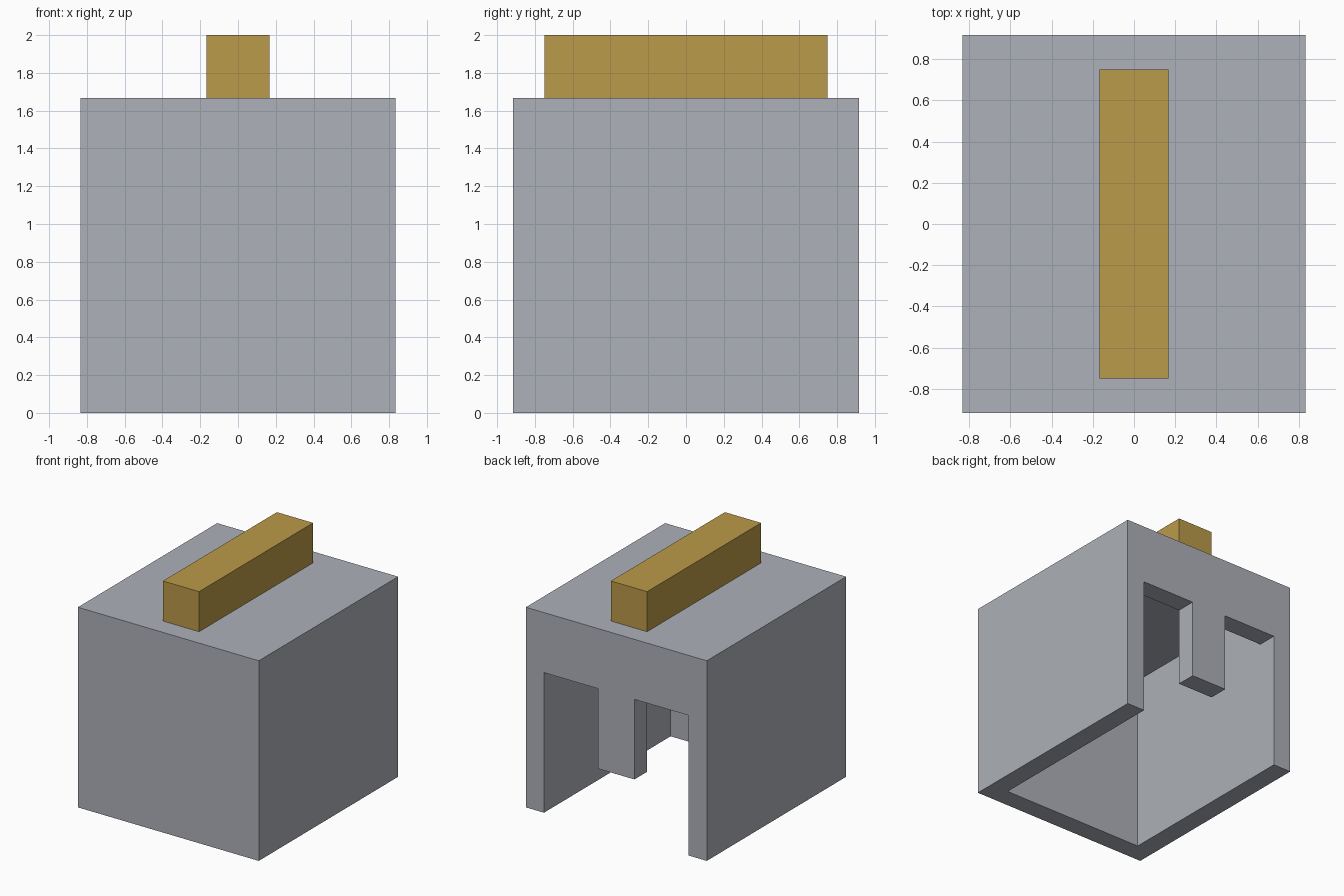
import bpy, bmesh
from mathutils import Vector

default = bpy.data.objects.get("Cube")
if default:
    bpy.data.objects.remove(default, do_unlink=True)

U = 1 / 6  # wall thickness, the unit of the whole design


def material(name, rgb):
    mat = bpy.data.materials.new(name)
    mat.use_nodes = True
    mat.diffuse_color = (*rgb, 1)
    mat.node_tree.nodes["Principled BSDF"].inputs["Base Color"].default_value = (*rgb, 1)
    return mat


def prism(name, profile, y0, y1):
    """Extrude an x-z profile, given in units, from y0 to y1."""
    bm = bmesh.new()
    face = bm.faces.new([bm.verts.new((x * U, y0 * U, z * U)) for x, z in profile])
    new = bmesh.ops.extrude_face_region(bm, geom=[face])["geom"]
    verts = [v for v in new if isinstance(v, bmesh.types.BMVert)]
    bmesh.ops.translate(bm, verts=verts, vec=(0, (y1 - y0) * U, 0))
    bmesh.ops.recalc_face_normals(bm, faces=bm.faces)
    mesh = bpy.data.meshes.new(name)
    bm.to_mesh(mesh)
    bm.free()
    obj = bpy.data.objects.new(name, mesh)
    bpy.context.collection.objects.link(obj)
    return obj


def rect(half, z0, z1):
    return [(-half, z0), (half, z0), (half, z1), (-half, z1)]


steel = material("light_steel", (0.418, 0.440, 0.479))
slate = material("dark_slate", (0.165, 0.195, 0.227))
gold = material("gold", (0.497, 0.328, 0.067))

# Helmet shell: a block, hollowed from below, with eye openings and a nose guard
shell = prism("helmet_shell", rect(5, 0, 10), -5.5, 5.5)
half = [(1, 3), (1, 7), (4, 7), (4, -1)]
opening = [(-x, z) for x, z in reversed(half)] + half
cutters = [prism("cavity_cutter", rect(4, -1, 9), -4.5, 4.5),
           prism("face_opening_cutter", opening, 4, 6.5)]
for cutter in cutters:
    cutter.hide_render = True
    mod = shell.modifiers.new(cutter.name, "BOOLEAN")
    mod.operation = "DIFFERENCE"
    mod.solver = "EXACT"
    mod.object = cutter
bpy.context.view_layer.update()
carved = bpy.data.meshes.new_from_object(
    shell.evaluated_get(bpy.context.evaluated_depsgraph_get()))
shell.modifiers.clear()
shell.data = carved
for cutter in cutters:
    bpy.data.objects.remove(cutter, do_unlink=True)

# Cut the borders of the dark plate and cheek patches, with small clipped corners
bm = bmesh.new()
bm.from_mesh(carved)
bmesh.ops.remove_doubles(bm, verts=bm.verts, dist=1e-4)
clip = 0.02
front, top, cheek, low = -4.5 * U, 9 * U, 3.5 * U, 3 * U
borders = [((0, front, 0), (0, 1, 0)), ((0, 0, top), (0, 0, 1)),
           ((0, cheek, 0), (0, 1, 0)), ((0, 0, low), (0, 0, 1)),
           ((0, front - clip, top), (0, 1, 1)), ((0, cheek + clip, low), (0, 1, -1))]
for point, normal in borders:
    bmesh.ops.bisect_plane(bm, geom=bm.verts[:] + bm.edges[:] + bm.faces[:], dist=1e-5,
                           plane_co=point, plane_no=Vector(normal).normalized())

# Colour by position
e = 1e-3
for f in bm.faces:
    c = f.calc_center_median()
    on_side = abs(f.normal.x) > 0.5
    plate = c.y < front + e and c.z < top - e
    patch = c.y > cheek and c.z < low - e
    if on_side:
        plate = plate and c.y + c.z < front + top - clip
        patch = patch and c.y - c.z > cheek - low + clip
    f.material_index = int(plate or patch)
    f.smooth = False
bm.to_mesh(carved)
bm.free()
carved.materials.clear()
carved.materials.append(steel)
carved.materials.append(slate)

# Crest bar along the top
crest = prism("crest", rect(1, 10, 12), -4.5, 4.5)
crest.data.materials.append(gold)
